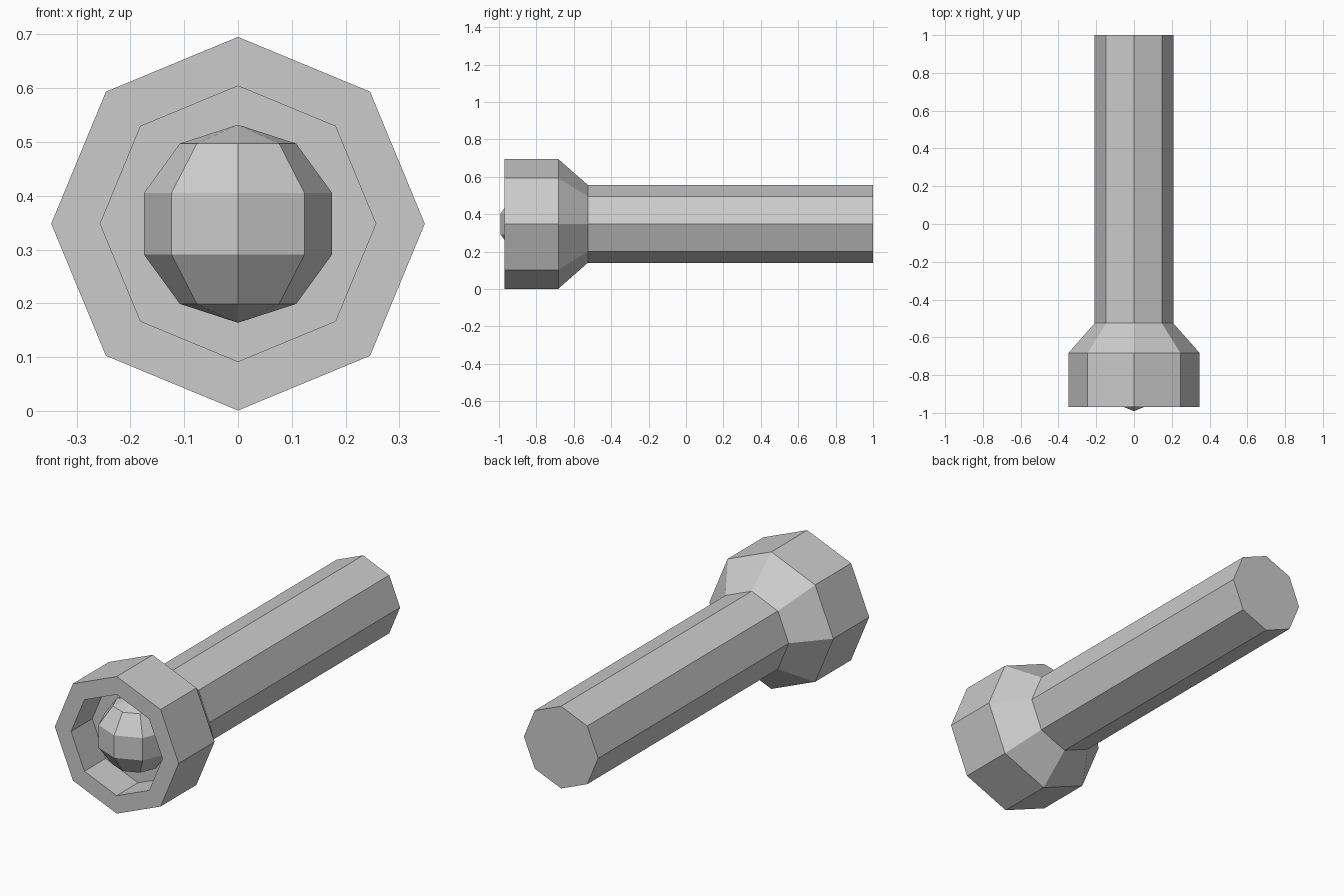
import bpy, bmesh, math

if "Cube" in bpy.data.objects:
    bpy.data.objects.remove(bpy.data.objects["Cube"])

CZ = 0.348
SIDES = 8

# Torch casing: octagonal profile (y, radius) lathed along y, hollow at the front
profile = [(1.0, 0.208), (-0.525, 0.208), (-0.683, 0.347), (-0.97, 0.347),
           (-0.97, 0.256), (-0.80, 0.256)]
bm = bmesh.new()
rings = []
for y, r in profile:
    rings.append([bm.verts.new((r * math.cos(math.tau * i / SIDES), y,
                                CZ + r * math.sin(math.tau * i / SIDES)))
                  for i in range(SIDES)])
for a, b in zip(rings, rings[1:]):
    for i in range(SIDES):
        j = (i + 1) % SIDES
        bm.faces.new((a[i], a[j], b[j], b[i]))
bm.faces.new(rings[0])
bm.faces.new(rings[-1])
bmesh.ops.recalc_face_normals(bm, faces=bm.faces[:])
mesh = bpy.data.meshes.new("torch_casing")
bm.to_mesh(mesh)
bm.free()
bpy.context.collection.objects.link(bpy.data.objects.new("torch_casing", mesh))

# Bulb: low-poly ball sitting in the head
bpy.ops.mesh.primitive_uv_sphere_add(segments=8, ring_count=5, radius=0.184,
                                     location=(0, -0.816, CZ))
bpy.context.object.name = "bulb"
bpy.ops.object.transform_apply(location=True)
bpy.context.object.data.update()
